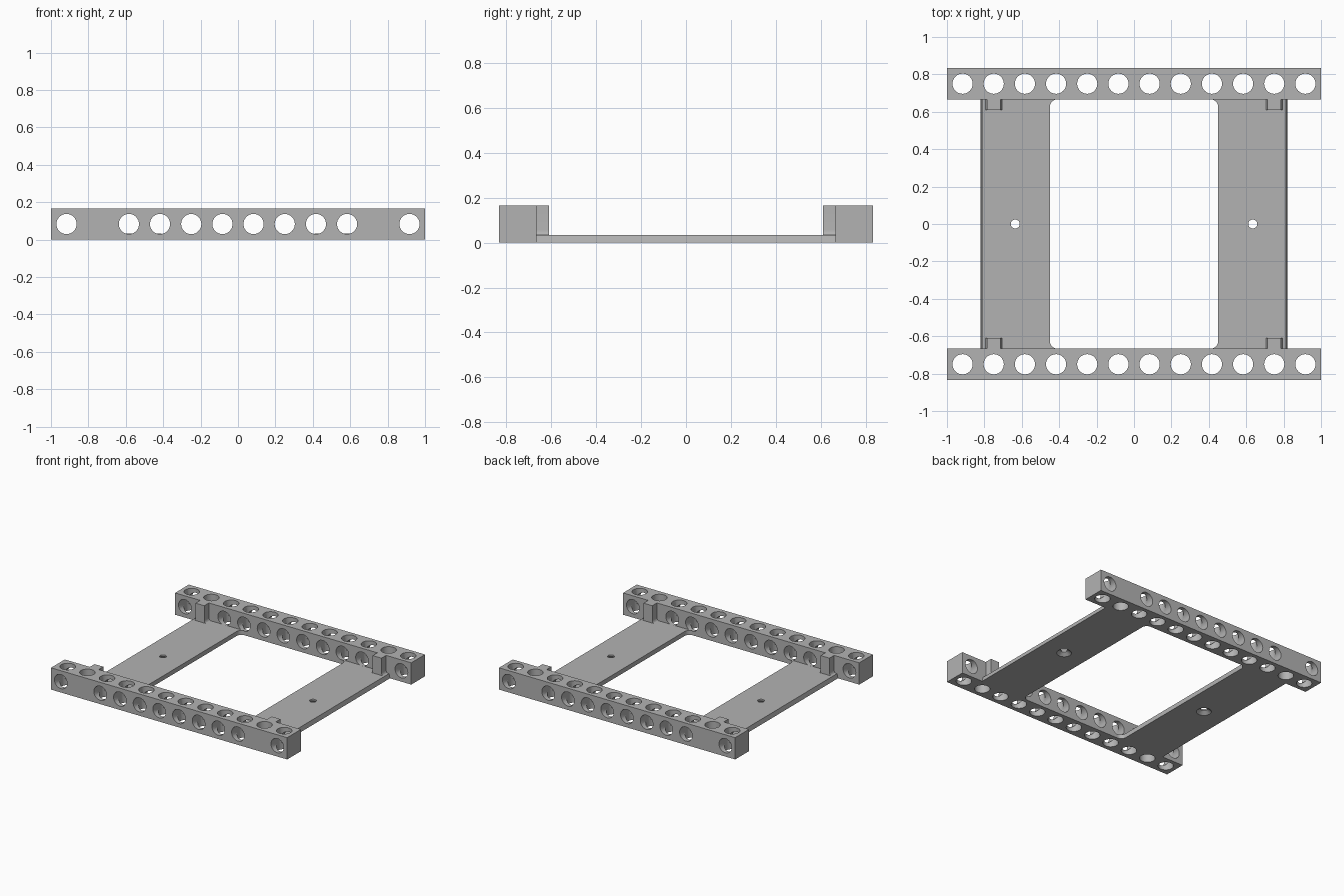
import bpy, bmesh, math
from mathutils import Matrix, Vector

cube = bpy.data.objects.get("Cube")
if cube:
    bpy.data.objects.remove(cube)

PITCH = 1 / 6            # hole spacing, also the beam width
INNER = 4 * PITCH        # inner face of each beam
THICK = 0.034            # plate thickness
HOLE = 0.054

grey = bpy.data.materials.new("plain_grey")
grey.use_nodes = True
colour = (0.45, 0.45, 0.45, 1)
grey.diffuse_color = colour
grey.node_tree.nodes["Principled BSDF"].inputs["Base Color"].default_value = colour


def finish(bm, name):
    bmesh.ops.recalc_face_normals(bm, faces=bm.faces)
    mesh = bpy.data.meshes.new(name)
    bm.to_mesh(mesh)
    bm.free()
    mesh.materials.append(grey)
    obj = bpy.data.objects.new(name, mesh)
    bpy.context.collection.objects.link(obj)
    return obj


def prism(name, points, direction):
    """Extrude a flat outline along a direction."""
    bm = bmesh.new()
    face = bm.faces.new([bm.verts.new(p) for p in points])
    out = bmesh.ops.extrude_face_region(bm, geom=[face])
    top = [v for v in out["geom"] if isinstance(v, bmesh.types.BMVert)]
    bmesh.ops.translate(bm, verts=top, vec=direction)
    return finish(bm, name)


def drill(obj, centres, r1, r2, depth, tilt=0):
    """Cut a row of round or conical holes."""
    bm = bmesh.new()
    turn = Matrix.Rotation(tilt, 4, "X")
    for c in centres:
        bmesh.ops.create_cone(bm, cap_ends=True, segments=32, radius1=r1, radius2=r2,
                              depth=depth, matrix=Matrix.Translation(c) @ turn)
    cutter = finish(bm, "hole_cutter")
    cutter.hide_render = True
    mod = obj.modifiers.new("holes", "BOOLEAN")
    mod.operation, mod.solver, mod.object = "DIFFERENCE", "EXACT", cutter
    bpy.context.view_layer.objects.active = obj
    bpy.ops.object.modifier_apply(modifier=mod.name)
    bpy.data.objects.remove(cutter)


parts = []
columns = [(i - 5.5) * PITCH for i in range(12)]

# Drilled beams; the two columns behind the lugs have no cross hole
for end, label in ((-1, "front"), (1, "back")):
    y = end * (INNER + PITCH / 2)
    a, b = y - PITCH / 2, y + PITCH / 2
    beam = prism(label + "_beam", [(-1, a, 0), (1, a, 0), (1, b, 0), (-1, b, 0)], (0, 0, PITCH))
    drill(beam, [(x, y, PITCH / 2) for x in columns], HOLE, HOLE, 0.4)
    cross = [x for i, x in enumerate(columns) if i not in (1, 10)]
    drill(beam, [(x, y, PITCH / 2) for x in cross], HOLE, HOLE, 0.4, math.pi / 2)
    parts.append(beam)

for side, label in ((-1, "right"), (1, "left")):
    # Connecting plate with rounded inner corners
    arc = [(0.41 + 0.04 * math.sin(t), INNER - 0.04 + 0.04 * math.cos(t))
           for t in (k * math.pi / 16 for k in range(9))]
    # The arc bulges into the opening's corner
    outline = [(0.82, -INNER), (0.82, INNER)] + arc
    outline += [(x, -y) for x, y in reversed(arc)]
    plate = prism(label + "_plate", [(side * x, y, 0) for x, y in outline], (0, 0, THICK))
    for v in plate.data.vertices:
        if abs(v.co.x) > 0.81 and v.co.z > 0.01:
            v.co.x = side * 0.812
    # Screw hole, countersunk underneath
    hole_x = side * 0.635
    drill(plate, [(hole_x, 0, 0)], 0.024, 0.024, 0.2)
    drill(plate, [(hole_x, 0, 0.006)], 0.065, 0.024, 0.032)
    parts.append(plate)

    # Lugs with a flared foot
    for end, where in ((-1, "front"), (1, "back")):
        flare = [(0.05 - 0.013 * math.sin(t), THICK + 0.024 * (1 - math.cos(t)))
                 for t in (k * math.pi / 8 for k in range(5))]
        half = flare + [(0.037, PITCH)]
        section = half + [(-x, z) for x, z in reversed(half)]
        points = [(side * 0.75 + x, end * INNER, z) for x, z in section]
        parts.append(prism(f"{label}_{where}_lug", points, (0, -end * 0.056, 0)))

bpy.ops.object.select_all(action="DESELECT")
for part in parts:
    part.select_set(True)
bpy.context.view_layer.objects.active = parts[0]
bpy.ops.object.shade_smooth_by_angle(angle=math.radians(30))
